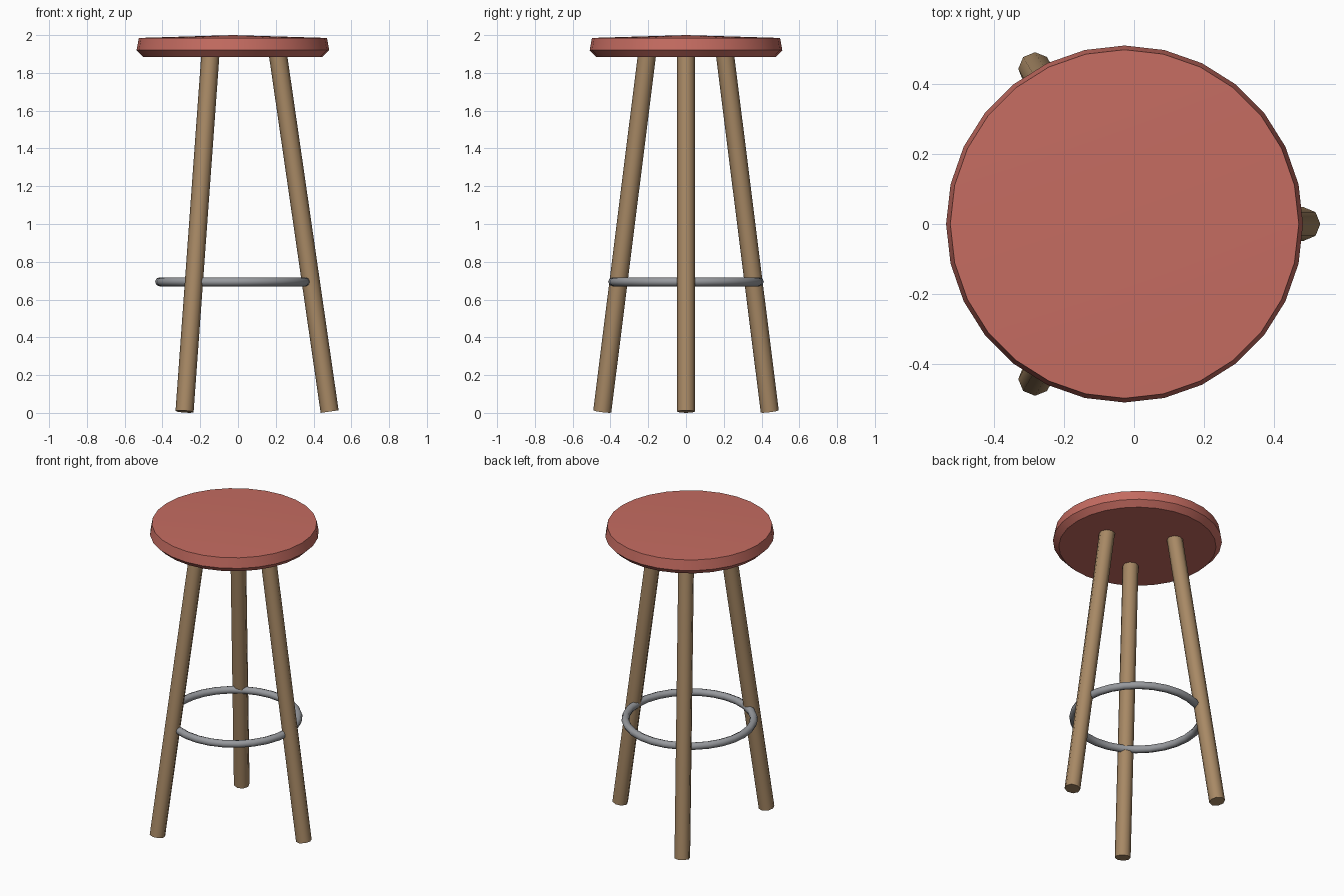
import bpy, bmesh, math
from mathutils import Vector

cube = bpy.data.objects.get("Cube")
if cube:
    bpy.data.objects.remove(cube, do_unlink=True)

CX = -0.027  # shared axis of seat, ring and legs


def material(name, rgb):
    m = bpy.data.materials.new(name)
    m.use_nodes = True
    m.diffuse_color = (*rgb, 1)
    m.node_tree.nodes["Principled BSDF"].inputs["Base Color"].default_value = (*rgb, 1)
    return m


red = material("muted red", (0.56, 0.15, 0.12))
wood = material("brown wood", (0.39, 0.25, 0.13))
steel = material("grey steel", (0.31, 0.32, 0.34))


def finish(obj, name, mat, angle=40):
    obj.name = name
    obj.data.materials.append(mat)
    bpy.ops.object.select_all(action="DESELECT")
    obj.select_set(True)
    bpy.context.view_layer.objects.active = obj
    bpy.ops.object.shade_smooth_by_angle(angle=math.radians(angle))


# Seat: lathed disc with a bevelled underside and a slightly domed top
SIDES = 28
profile = [(0.475, 1.885), (0.51, 1.92), (0.498, 1.985)]
bm = bmesh.new()
rings = [[bm.verts.new((CX + r * math.cos(math.tau * i / SIDES),
                        r * math.sin(math.tau * i / SIDES), z))
          for i in range(SIDES)] for r, z in profile]
crown = bm.verts.new((CX, 0, 2.0))
bm.faces.new(rings[0][::-1])
for i in range(SIDES):
    j = (i + 1) % SIDES
    for low, high in zip(rings, rings[1:]):
        bm.faces.new((low[i], low[j], high[j], high[i]))
    bm.faces.new((rings[-1][i], rings[-1][j], crown))
mesh = bpy.data.meshes.new("seat")
bm.to_mesh(mesh)
bm.free()
seat = bpy.data.objects.new("seat", mesh)
bpy.context.collection.objects.link(seat)
finish(seat, "seat", red, 30)


# Three splayed legs, cut square to their own axis
def leg(name, degrees):
    a = math.radians(degrees)
    out = Vector((math.cos(a), math.sin(a), 0))
    centre = Vector((CX, 0, 0))
    foot = centre + out * 0.512 + Vector((0, 0, 0.007))
    top = centre + out * 0.238 + Vector((0, 0, 1.9))
    axis = top - foot
    bpy.ops.mesh.primitive_cylinder_add(vertices=8, radius=0.048, depth=axis.length,
                                        location=(foot + top) / 2)
    obj = bpy.context.object
    obj.rotation_mode = "QUATERNION"
    obj.rotation_quaternion = Vector((0, 0, 1)).rotation_difference(axis)
    finish(obj, name, wood, 50)


for name, degrees in (("left_leg", 0), ("back_right_leg", 120), ("front_right_leg", 240)):
    leg(name, degrees)

# Round footrest threaded through the legs
bpy.ops.mesh.primitive_torus_add(location=(CX, 0, 0.694), major_radius=0.388,
                                 minor_radius=0.024, major_segments=28, minor_segments=8)
finish(bpy.context.object, "footrest_ring", steel, 60)
